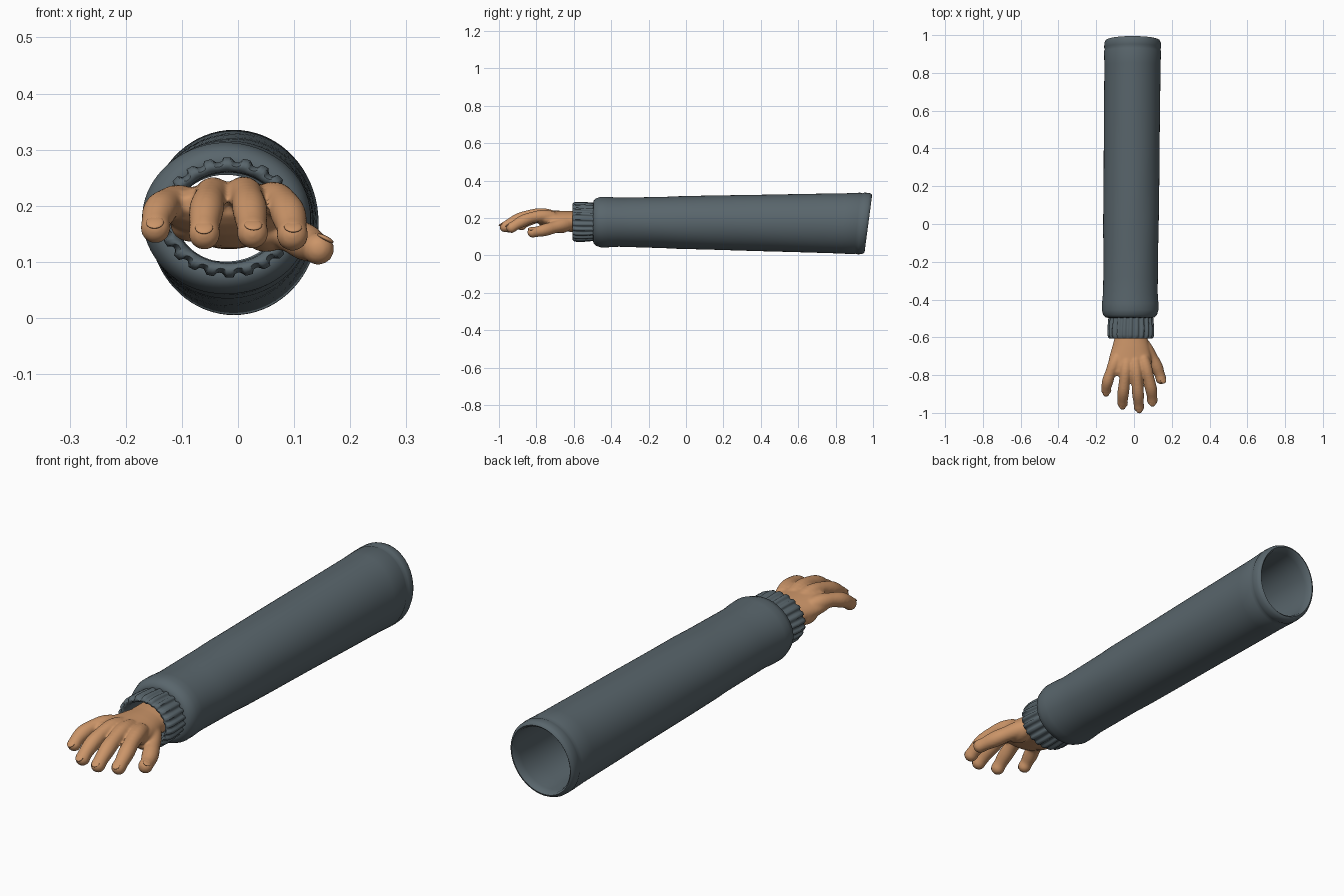
import bpy, bmesh, math
from mathutils import Vector, Matrix
from mathutils.geometry import interpolate_bezier

cube = bpy.data.objects.get("Cube")
if cube:
    bpy.data.objects.remove(cube, do_unlink=True)


def material(name, rgb):
    m = bpy.data.materials.new(name)
    m.use_nodes = True
    m.diffuse_color = (*rgb, 1)
    m.node_tree.nodes["Principled BSDF"].inputs["Base Color"].default_value = (*rgb, 1)
    return m


slate = material("slate_wool", (0.10, 0.132, 0.15))
skin = material("skin", (0.60, 0.30, 0.14))


def finish(bm, name, mat, angle=60):
    bmesh.ops.recalc_face_normals(bm, faces=bm.faces)
    me = bpy.data.meshes.new(name)
    bm.to_mesh(me)
    bm.free()
    me.materials.append(mat)
    ob = bpy.data.objects.new(name, me)
    bpy.context.collection.objects.link(ob)
    bpy.ops.object.select_all(action='DESELECT')
    bpy.context.view_layer.objects.active = ob
    ob.select_set(True)
    bpy.ops.object.shade_smooth_by_angle(angle=math.radians(angle))
    return ob


def loft(bm, rings, segs, closed, shape):
    """Skin rings (y, cx, cz, rx, rz, extra); shape gives (radius factor, y shift)."""
    loops = []
    for y, cx, cz, rx, rz, extra in rings:
        loop = []
        for i in range(segs):
            a = 2 * math.pi * i / segs
            k, dy = shape(a, y, extra)
            loop.append(bm.verts.new((cx + rx * k * math.cos(a), y + dy,
                                      cz + rz * k * math.sin(a))))
        loops.append(loop)
    pairs = list(zip(loops, loops[1:]))
    if closed:
        pairs.append((loops[-1], loops[0]))
    else:
        bm.faces.new(loops[0])
        bm.faces.new(loops[-1])
    for p, q in pairs:
        for i in range(segs):
            j = (i + 1) % segs
            bm.faces.new((p[i], p[j], q[j], q[i]))


# Sleeve: hollow tube, outer wall then inner wall, slanted rear opening
def sleeve_ring(y, inset=0.0):
    t = (y + 0.5) / 1.475
    return (y, -0.021 + 0.014 * t, 0.178 - 0.008 * t,
            0.148 + 0.003 * t - inset, 0.132 + 0.034 * t - inset, t)


def sleeve_shape(a, y, t):
    lump = 0.006 * math.sin(3 * a + 5 * y) * math.sin(7 * y + 2 * a)
    return 1 + lump * (1 - t * t), 0.02 * math.sin(a) * max(t, 0) ** 4


rings = [sleeve_ring(-0.485, 0.055), sleeve_ring(-0.497, 0.035), sleeve_ring(-0.495, 0.02),
         sleeve_ring(-0.482, 0.006), sleeve_ring(-0.455, -0.002), sleeve_ring(-0.42, -0.001)]
rings += [sleeve_ring(-0.36 + 0.08 * i, 0.004 if i < 4 else 0.002) for i in range(16)]
rings += [sleeve_ring(y, d) for y, d in
          ((0.915, 0.0), (0.925, 0.004), (0.935, 0.0), (0.96, 0.002), (0.972, 0.008),
           (0.975, 0.015), (0.968, 0.022), (0.94, 0.025))]
rings += [sleeve_ring(0.85 - 0.16 * i, 0.025) for i in range(8)]
rings.append(sleeve_ring(-0.44, 0.03))
bm = bmesh.new()
loft(bm, rings, 72, True, sleeve_shape)
finish(bm, "sleeve", slate)

# Ribbed cuff
RIBS = 22


def rib_shape(a, y, amount):
    wave = math.cos(RIBS * a + 6 * y)
    return 1 + amount * max(-0.9, min(0.6, 1.6 * wave)), 0.0


bm = bmesh.new()
cuff = [(-0.45, 0.113, 0), (-0.48, 0.115, 0.05), (-0.51, 0.117, 0.05), (-0.55, 0.121, 0.05),
        (-0.585, 0.121, 0.05), (-0.6, 0.117, 0.05), (-0.607, 0.11, 0.04),
        (-0.606, 0.102, 0.02), (-0.595, 0.095, 0), (-0.52, 0.093, 0), (-0.45, 0.1, 0)]
loft(bm, [(y, -0.017, 0.179, r, r * 0.86, e) for y, r, e in cuff], RIBS * 8, True, rib_shape)
finish(bm, "cuff", slate)


# Hand: lofted palm and tapered fingers fused into one skin
def ball(bm, centre, r, scale=(1, 1, 1), rot=None):
    m = Matrix.Translation(centre) @ (rot or Matrix()) @ Matrix.Diagonal((*scale, 1))
    bmesh.ops.create_uvsphere(bm, u_segments=20, v_segments=14, radius=r, matrix=m)


bm = bmesh.new()
palm = [(-0.49, -0.016, 0.18, 0.083, 0.058), (-0.6, -0.016, 0.18, 0.086, 0.056),
        (-0.65, -0.017, 0.183, 0.098, 0.055), (-0.7, -0.02, 0.188, 0.11, 0.051),
        (-0.75, -0.023, 0.194, 0.117, 0.046), (-0.785, -0.023, 0.2, 0.11, 0.036),
        (-0.805, -0.023, 0.203, 0.09, 0.02)]
loft(bm, [(*r, 0) for r in palm], 40, False, lambda a, y, e: (1, 0))
ball(bm, (0.05, -0.675, 0.158), 0.045, (1, 1.4, 0.9))
ball(bm, (-0.085, -0.68, 0.168), 0.036, (1, 1.6, 0.9))

# Each finger: base, knuckle, middle joint, tip, base radius, tip radius
fingers = {
    "little": ((-0.09, -0.71, 0.2), (-0.122, -0.78, 0.207), (-0.142, -0.84, 0.188),
               (-0.147, -0.88, 0.16), 0.031, 0.026),
    "ring": ((-0.04, -0.73, 0.212), (-0.049, -0.82, 0.22), (-0.058, -0.9, 0.185),
             (-0.06, -0.948, 0.15), 0.031, 0.0275),
    "middle": ((0.005, -0.73, 0.213), (0.016, -0.83, 0.22), (0.022, -0.91, 0.185),
               (0.026, -0.968, 0.152), 0.032, 0.0275),
    "index": ((0.05, -0.72, 0.205), (0.077, -0.81, 0.21), (0.092, -0.88, 0.178),
              (0.097, -0.933, 0.148), 0.032, 0.0275),
    "thumb": ((0.04, -0.63, 0.17), (0.09, -0.7, 0.152), (0.122, -0.76, 0.133),
              (0.143, -0.82, 0.123), 0.036, 0.0275),
}
nails = []
for name, (p0, p1, p2, p3, r0, r1) in fingers.items():
    pts = [Vector(p) for p in (p0, p1, p2, p3)]
    # Handles make the curve pass close to both joints
    h1 = pts[1] + (pts[1] - pts[0].lerp(pts[2], 0.5)) * 0.8
    h2 = pts[2] + (pts[2] - pts[1].lerp(pts[3], 0.5)) * 0.8
    path = interpolate_bezier(pts[0], h1, h2, pts[3], 22)
    for i, p in enumerate(path):
        t = i / (len(path) - 1)
        bump = 0.0015 * math.sin(t * 4 * math.pi)
        ball(bm, p, r0 + (r1 - r0) * t + bump + 0.001)
    along = (path[-1] - path[-4]).normalized()
    side = along.cross(Vector((0.5 if name == "thumb" else 0, 0, 1))).normalized()
    up = side.cross(along)
    rot = Matrix((side, along, up)).transposed().to_4x4()
    nails.append((name, path[-1] + along * 0.009 + up * (r1 * 0.82), rot))

hand = finish(bm, "hand", skin, 180)
fuse = hand.modifiers.new("fuse", 'REMESH')
fuse.mode = 'VOXEL'
fuse.voxel_size = 0.005
fuse.use_smooth_shade = True
soften = hand.modifiers.new("soften", 'SMOOTH')
soften.factor = 0.5
soften.iterations = 8

# Fingernails
for name, centre, rot in nails:
    bm = bmesh.new()
    ball(bm, centre, 0.016, (1, 1.05, 0.3), rot)
    finish(bm, name + "_nail", skin)
